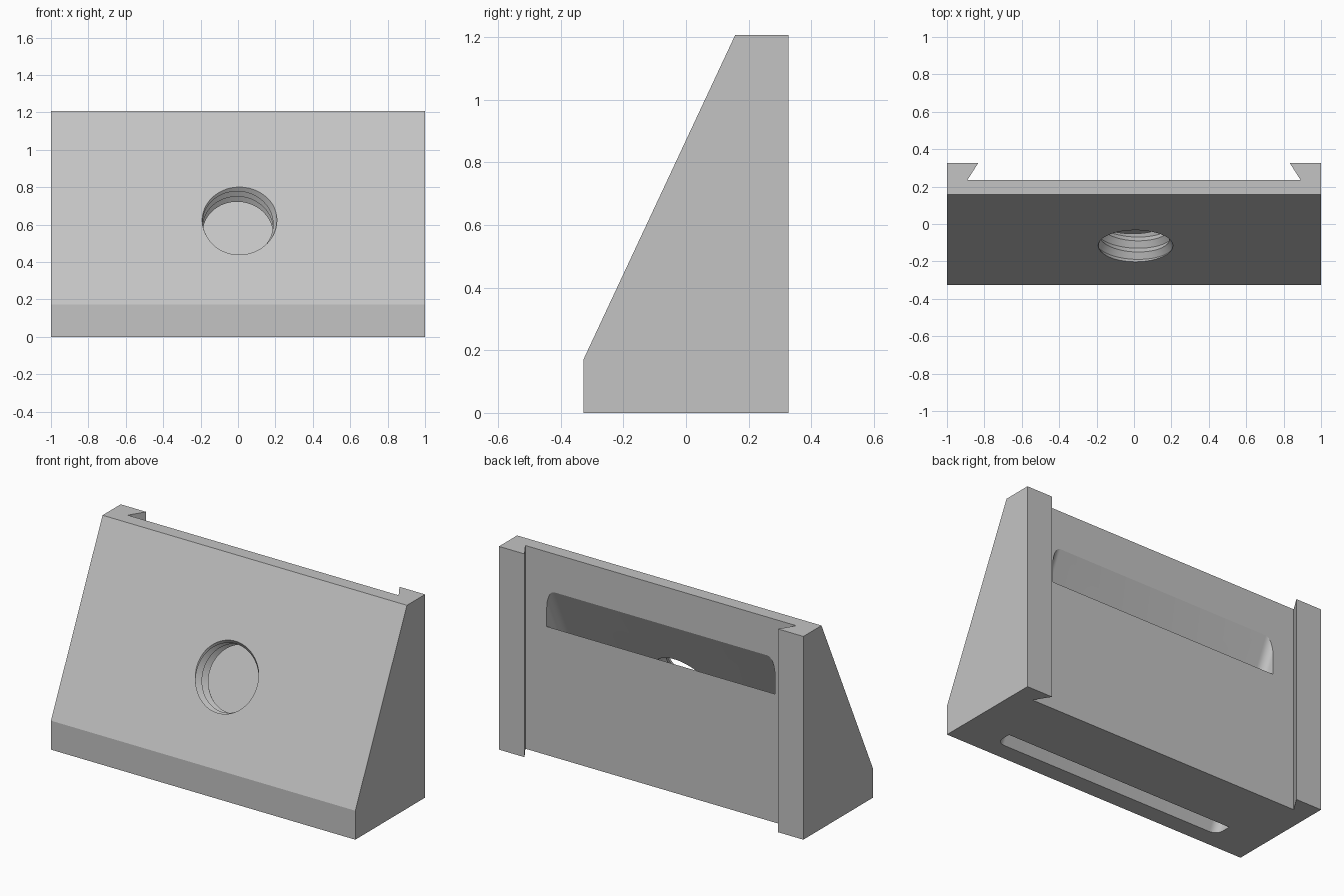
import bpy, bmesh, math
from mathutils import Vector

if "Cube" in bpy.data.objects:
    bpy.data.objects.remove(bpy.data.objects["Cube"])

W, H = 1.0, 1.207               # half width, height
FRONT, BACK, TOP_Y, LIP = -0.327, 0.327, 0.157, 0.172
RUN = (TOP_Y - FRONT) / (H - LIP)   # y travelled per unit z along the slope

grey = bpy.data.materials.new("metal_grey")
grey.diffuse_color = (0.55, 0.55, 0.55, 1)
grey.use_nodes = True
grey.node_tree.nodes["Principled BSDF"].inputs["Base Color"].default_value = grey.diffuse_color


def finish(bm, name):
    bmesh.ops.recalc_face_normals(bm, faces=bm.faces)
    mesh = bpy.data.meshes.new(name)
    bm.to_mesh(mesh)
    bm.free()
    mesh.materials.append(grey)
    ob = bpy.data.objects.new(name, mesh)
    bpy.context.collection.objects.link(ob)
    return ob


def prism(name, points, sweep):
    """Extrude a closed outline along a vector."""
    bm = bmesh.new()
    face = bm.faces.new([bm.verts.new(p) for p in points])
    ext = bmesh.ops.extrude_face_region(bm, geom=[face])
    moved = [v for v in ext["geom"] if isinstance(v, bmesh.types.BMVert)]
    bmesh.ops.translate(bm, verts=moved, vec=sweep)
    return finish(bm, name)


def cut(target, cutter):
    mod = target.modifiers.new(cutter.name, 'BOOLEAN')
    mod.operation, mod.solver, mod.object = 'DIFFERENCE', 'EXACT', cutter
    bpy.context.view_layer.objects.active = target
    bpy.ops.object.modifier_apply(modifier=mod.name)
    bpy.data.objects.remove(cutter)


# Wedge body
side = [(FRONT, 0), (BACK, 0), (BACK, H), (TOP_Y, H), (FRONT, LIP)]
body = prism("wedge_block", [(-W, y, z) for y, z in side], (2 * W, 0, 0))

# Dovetail channel down the back
tail = [(-0.89, 0.236), (0.89, 0.236), (0.824, 0.34), (-0.824, 0.34)]
cut(body, prism("dovetail_cutter", [(x, y, -0.1) for x, y in tail], (0, 0, H + 0.2)))

# Slot parallel to the slope, from the underside up to the back, front corners rounded
Y0, Y1, R, HALF = -0.222, -0.121, 0.05, 0.75
arc = [(HALF - R + R * math.sin(a), Y0 + R - R * math.cos(a))
       for a in (math.pi / 2 * i / 8 for i in range(9))]
right = arc + [(HALF, Y1)]
outline = right + [(-x, y) for x, y in reversed(right)]
low, high = -0.2, 1.1
cut(body, prism("slot_cutter", [(x, y + RUN * low, low) for x, y in outline],
                (0, RUN * (high - low), high - low)))

# Threaded hole square to the slope, reaching the slot
N, PITCH, CREST, ROOT = 64, 0.066, 0.188, 0.211
inward = Vector((0, 1, -RUN)).normalized()
up = Vector((0, RUN, 1)).normalized()
mouth = Vector((0, FRONT + RUN * (0.617 - LIP), 0.617))


def helix_point(i, radius, shift):
    a = 2 * math.pi * i / N
    depth = -0.16 + i * PITCH / N + shift
    ring = Vector((1, 0, 0)) * math.cos(a) - up * math.sin(a)
    return mouth + inward * depth + ring * radius


turns = 5 * N
bm = bmesh.new()
crest = [bm.verts.new(helix_point(i, CREST, 0)) for i in range(turns + N + 1)]
root = [bm.verts.new(helix_point(i, ROOT, PITCH / 2)) for i in range(turns + 1)]
for i in range(turns):
    bm.faces.new((crest[i], crest[i + 1], root[i + 1], root[i]))
    bm.faces.new((root[i], root[i + 1], crest[i + N + 1], crest[i + N]))
for end, loop in ((0, crest[:N + 1] + [root[0]]),
                  (1, crest[turns:] + [root[turns]])):
    hub = bm.verts.new(sum((v.co for v in loop), Vector()) / len(loop))
    for a, b in zip(loop, loop[1:] + loop[:1]):
        bm.faces.new((a, b, hub))
cut(body, finish(bm, "thread_cutter"))

# Smooth the thread and slot corners, keep the block edges sharp
body.select_set(True)
bpy.context.view_layer.objects.active = body
bpy.ops.object.shade_smooth_by_angle(angle=math.radians(25))
